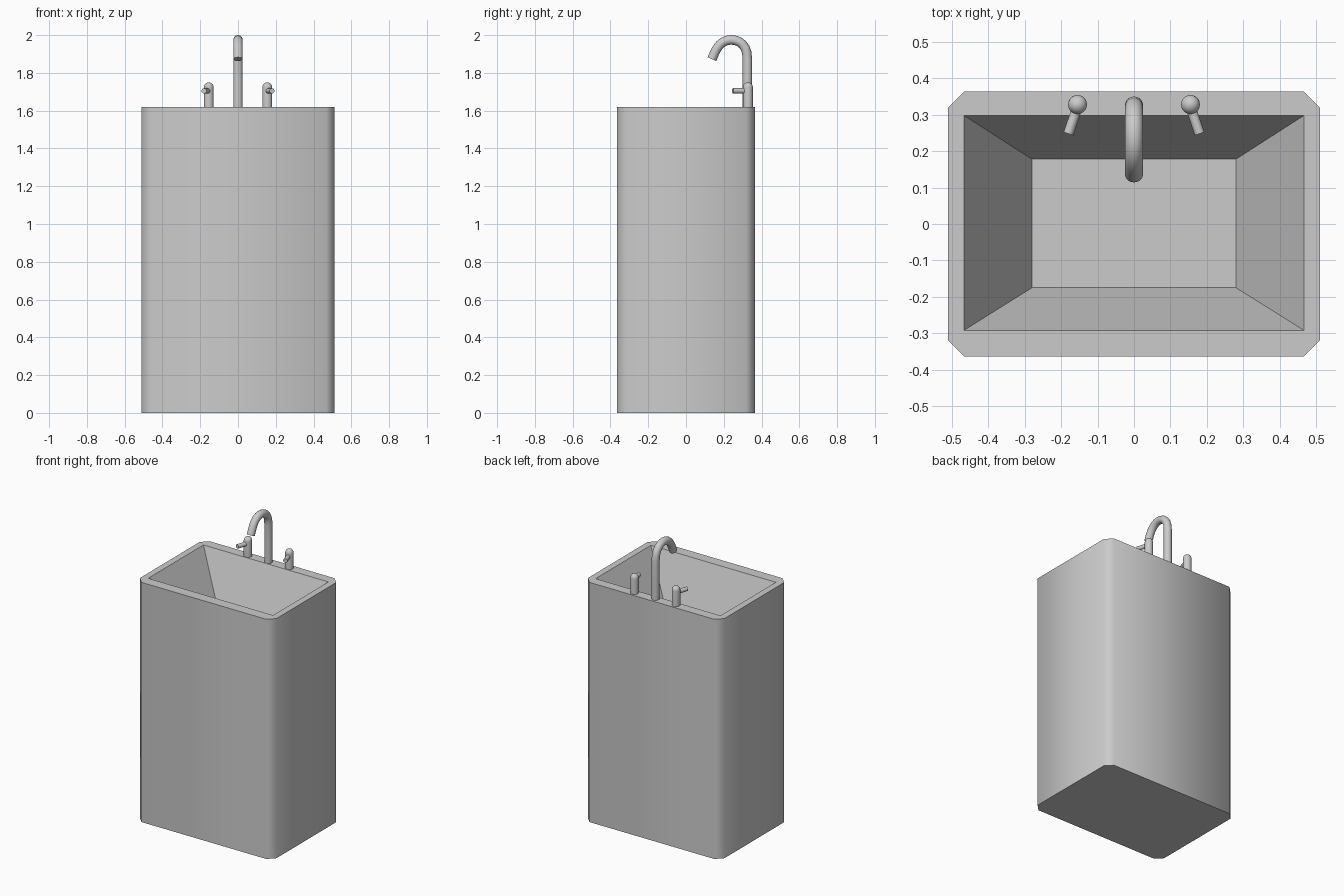
import bpy, bmesh, math
from mathutils import Vector

if "Cube" in bpy.data.objects:
    bpy.data.objects.remove(bpy.data.objects["Cube"])


def finish(bm, name, angle):
    bmesh.ops.recalc_face_normals(bm, faces=bm.faces[:])
    me = bpy.data.meshes.new(name)
    bm.to_mesh(me)
    bm.free()
    ob = bpy.data.objects.new(name, me)
    bpy.context.collection.objects.link(ob)
    bpy.ops.object.select_all(action='DESELECT')
    ob.select_set(True)
    bpy.context.view_layer.objects.active = ob
    bpy.ops.object.shade_smooth_by_angle(angle=math.radians(angle))
    return ob


def octagon(bm, hx, y0, y1, z, c):
    pts = [(hx, y0 + c), (hx, y1 - c), (hx - c, y1), (c - hx, y1),
           (-hx, y1 - c), (-hx, y0 + c), (c - hx, y0), (hx - c, y0)]
    return [bm.verts.new((x, y, z)) for x, y in pts]


def rect(bm, hx, y0, y1, z):
    return [bm.verts.new(p) for p in
            ((hx, y0, z), (hx, y1, z), (-hx, y1, z), (-hx, y0, z))]


def bridge(bm, a, b):
    n = len(a)
    for i in range(n):
        bm.faces.new((a[i], a[(i + 1) % n], b[(i + 1) % n], b[i]))


def tube(name, points, radii, sides=20):
    """Sweep a circle with varying radius along points."""
    bm = bmesh.new()
    pts = [Vector(p) for p in points]
    rings = []
    for i, p in enumerate(pts):
        t = (pts[min(i + 1, len(pts) - 1)] - pts[max(i - 1, 0)]).normalized()
        u = Vector((1, 0, 0))
        u = (u - t * u.dot(t)).normalized()
        v = t.cross(u)
        rings.append([bm.verts.new(p + radii[i] * (
            u * math.cos(2 * math.pi * k / sides) + v * math.sin(2 * math.pi * k / sides)))
            for k in range(sides)])
    for a, b in zip(rings, rings[1:]):
        bridge(bm, a, b)
    bm.faces.new(rings[0])
    bm.faces.new(rings[-1])
    return finish(bm, name, 40)


# Pedestal body with chamfered corners and a tapered basin
bm = bmesh.new()
H = 1.62
low = octagon(bm, 0.511, -0.364, 0.364, 0, 0.045)
top = octagon(bm, 0.511, -0.364, 0.364, H, 0.045)
lip = rect(bm, 0.467, -0.292, 0.298, H)
floor = rect(bm, 0.28, -0.175, 0.178, H - 0.32)
bm.faces.new(low)
bridge(bm, low, top)
for i in range(4):
    j = (i + 1) % 4
    bm.faces.new((top[2 * i], top[2 * i + 1], lip[j], lip[i]))
    bm.faces.new((top[2 * i + 1], top[(2 * i + 2) % 8], lip[j]))
bridge(bm, lip, floor)
bm.faces.new(floor)
finish(bm, "sink_body", 50)

# Gooseneck spout
arc = [(.325, H - .01), (.325, 1.75), (.325, 1.875), (.321, 1.91), (.313, 1.932),
       (.30, 1.950), (.283, 1.964), (.262, 1.972), (.24, 1.975), (.217, 1.972),
       (.197, 1.963), (.179, 1.949), (.164, 1.930), (.152, 1.907), (.137, 1.873)]
tube("faucet_spout", [(0, y, z) for y, z in arc], [.025] * len(arc))

# Pair of taps: domed post and outward-angled lever
for side, sx in (("left", -1), ("right", 1)):
    r = 0.026
    prof = [(H - .01, r)] + [(1.724 + r * math.sin(a), max(r * math.cos(a), .001))
                             for a in (math.pi / 2 * k / 6 for k in range(7))]
    tube(side + "_tap_post", [(sx * .155, .328, z) for z, _ in prof],
         [q for _, q in prof])
    tube(side + "_tap_lever", [(sx * .155, .322, 1.705), (sx * .180, .248, 1.705)],
         [.014, .014], 12)
